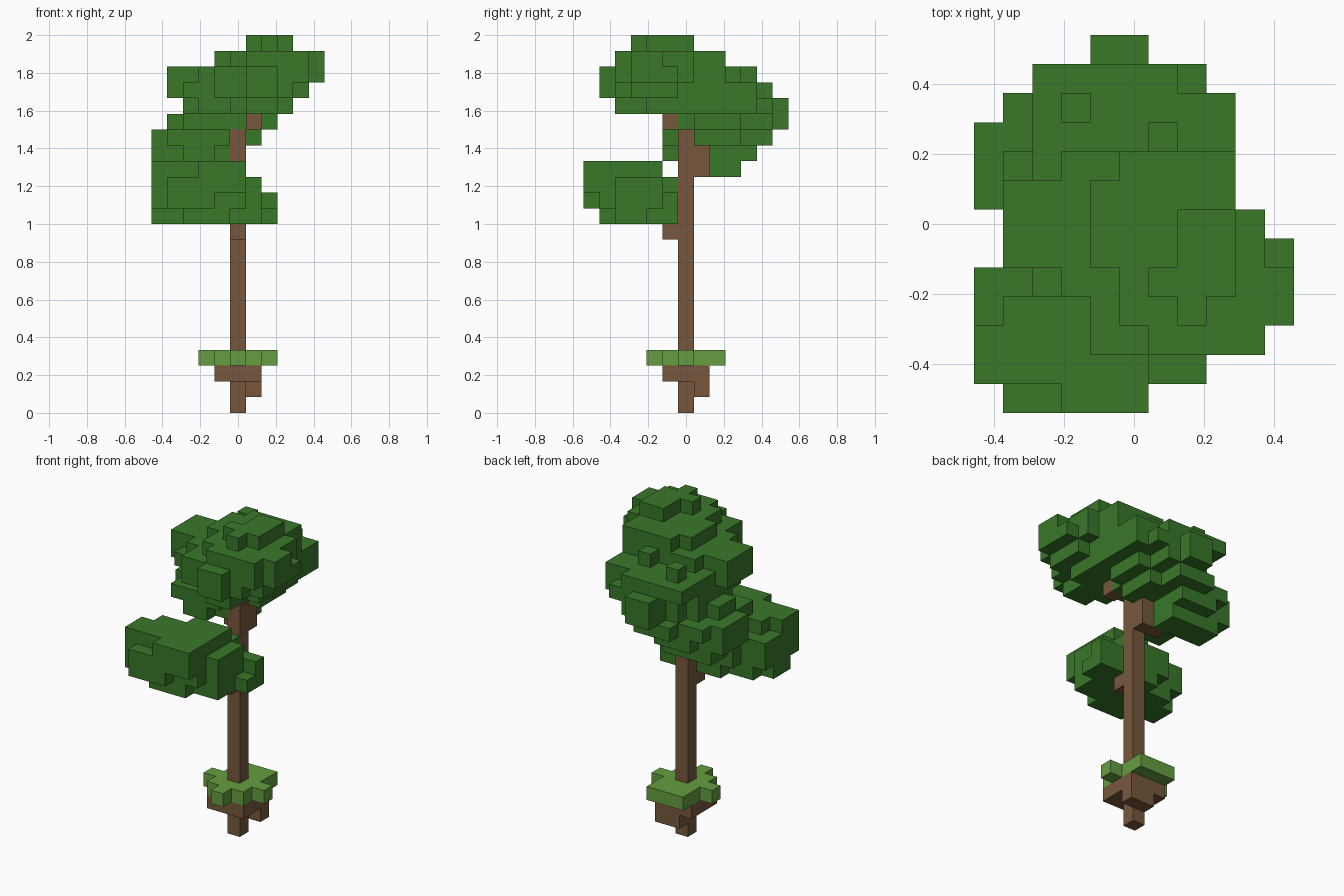
import bpy
import bmesh
from mathutils import Vector

default_cube = bpy.data.objects.get("Cube")
if default_cube:
    bpy.data.objects.remove(default_cube, do_unlink=True)

UNIT = 2 / 24  # edge length of one block


def make_material(name, colour):
    material = bpy.data.materials.new(name)
    material.use_nodes = True
    material.diffuse_color = (*colour, 1)
    shader = material.node_tree.nodes["Principled BSDF"]
    shader.inputs["Base Color"].default_value = (*colour, 1)
    shader.inputs["Roughness"].default_value = 1
    return material


def fill(*boxes):
    """Block cells covered by boxes, each given as inclusive x, y and z ranges."""
    cells = set()
    for xs, ys, zs in boxes:
        for x in range(xs[0], xs[-1] + 1):
            for y in range(ys[0], ys[-1] + 1):
                for z in range(zs[0], zs[-1] + 1):
                    cells.add((x, y, z))
    return cells


def build(name, cells, material):
    """One mesh made of the outer faces of a set of block cells."""
    bm = bmesh.new()
    for cell in cells:
        centre = Vector(cell) + Vector((0, 0, 0.5))
        for axis in range(3):
            for sign in (-1, 1):
                normal = Vector((0, 0, 0))
                normal[axis] = sign
                neighbour = tuple(int(c + n) for c, n in zip(cell, normal))
                if neighbour in cells:
                    continue
                side = Vector((0, 0, 0))
                side[(axis + 1) % 3] = 0.5
                other = normal.cross(side)
                middle = centre + normal / 2
                corners = (side + other, other - side, -side - other, side - other)
                bm.faces.new([bm.verts.new((middle + c) * UNIT) for c in corners])
    bmesh.ops.remove_doubles(bm, verts=bm.verts[:], dist=UNIT / 100)
    mesh = bpy.data.meshes.new(name)
    bm.to_mesh(mesh)
    bm.free()
    mesh.materials.append(material)
    obj = bpy.data.objects.new(name, mesh)
    bpy.context.collection.objects.link(obj)
    return obj


bark = make_material("brown bark", (0.184, 0.097, 0.046))
leaf = make_material("dark green leaves", (0.041, 0.186, 0.022))
turf = make_material("light green grass", (0.133, 0.34, 0.052))

# Soil lump under the grass, tapering to one block
soil = fill(
    ((-1, 1), (-1, 1), (2,)),
    ((0, 1), (1,), (1,)),
    ((0,), (0,), (0, 1)),
)

# Ragged grass patch
grass = fill(
    ((-1, 1), (-1, 2), (3,)),
    ((-2, 2), (0,), (3,)),
    ((0,), (-2,), (3,)),
)

# Trunk with stubs leading into each leaf clump
trunk = fill(
    ((0,), (0,), (4, 17)),
    ((0,), (-1,), (11,)),
    ((0,), (1,), (15, 16)),
    ((-1,), (1,), (15,)),
    ((1,), (-1,), (18,)),
)

# Low clump at the front
low_leaves = fill(
    ((-4, 0), (-5, -3), (15,)),
    ((-2, 0), (-2,), (15,)),
    ((-5,), (-5, -4), (13, 15)),
    ((-2, 0), (-6,), (14, 15)),
    ((-5, 0), (-5, -2), (14,)),
    ((1,), (-4, -2), (13, 14)),
    ((-4, -3), (-6,), (13, 14)),
    ((-2,), (-6,), (13,)),
    ((-3, 0), (-1,), (13, 14)),
    ((-5, 0), (-4, -2), (13,)),
    ((-4, 0), (-5,), (13,)),
    ((0, 2), (-1,), (13,)),
    ((-4, 1), (-4, -2), (12,)),
    ((-3, -1), (-5,), (12,)),
    ((-5,), (-4, -3), (12,)),
    ((1, 2), (-2, -1), (12,)),
    ((-2, 0), (-1,), (12,)),
)

# Middle clump at the back
back_leaves = fill(
    ((-3, 1), (2, 5), (20,)),
    ((2, 3), (2, 4), (20,)),
    ((-2,), (4,), (21,)),
    ((1,), (3,), (21,)),
    ((-3, 2), (1, 3), (18, 19)),
    ((-2, 2), (4,), (19,)),
    ((-1, 2), (5,), (19,)),
    ((3,), (1, 4), (19,)),
    ((-1, 0), (6,), (18, 19)),
    ((-4,), (1, 2), (18,)),
    ((-2, 1), (4,), (18,)),
    ((-1, 1), (5,), (18,)),
    ((-3, 1), (0,), (18,)),
    ((-5, 1), (1, 3), (17,)),
    ((-4, 0), (4,), (17,)),
    ((-2, 0), (5,), (17,)),
    ((-4, -1), (-1, 0), (17,)),
    ((-5, -1), (1, 3), (16,)),
    ((-3, -1), (4,), (16,)),
    ((-3, -1), (0,), (16,)),
    ((-3, -2), (-1,), (16,)),
    ((-4, -1), (2, 3), (15,)),
)

# High clump on top of the trunk
top_leaves = fill(
    ((2, 3), (-1, 0), (23,)),
    ((1, 3), (-2,), (23,)),
    ((2,), (-3,), (23,)),
    ((0, 3), (2,), (22,)),
    ((-1, 3), (1,), (22,)),
    ((-1, 4), (-1, 0), (22,)),
    ((0, 5), (-3, -2), (22,)),
    ((1, 4), (-4,), (22,)),
    ((-2, 3), (-2, 2), (21,)),
    ((-4, -3), (-1, 1), (20, 21)),
    ((-1, 4), (-4, -3), (21,)),
    ((4, 5), (-3, -1), (21,)),
    ((4,), (0,), (21,)),
    ((1, 2), (-5,), (20, 21)),
    ((-3, 3), (-2, 2), (20,)),
    ((-1, 3), (-4, -3), (20,)),
    ((4,), (-3, -1), (20,)),
    ((-3, 2), (-1, 1), (19,)),
    ((-2, 2), (-2,), (19,)),
    ((0, 2), (-3,), (19,)),
    ((1, 2), (-4,), (19,)),
    ((3,), (-2, 0), (19,)),
)

build("soil", soil, bark)
build("grass_patch", grass, turf)
build("trunk", trunk, bark)
build("low_leaves", low_leaves - trunk, leaf)
build("back_leaves", back_leaves - trunk - top_leaves, leaf)
build("top_leaves", top_leaves - trunk, leaf)
